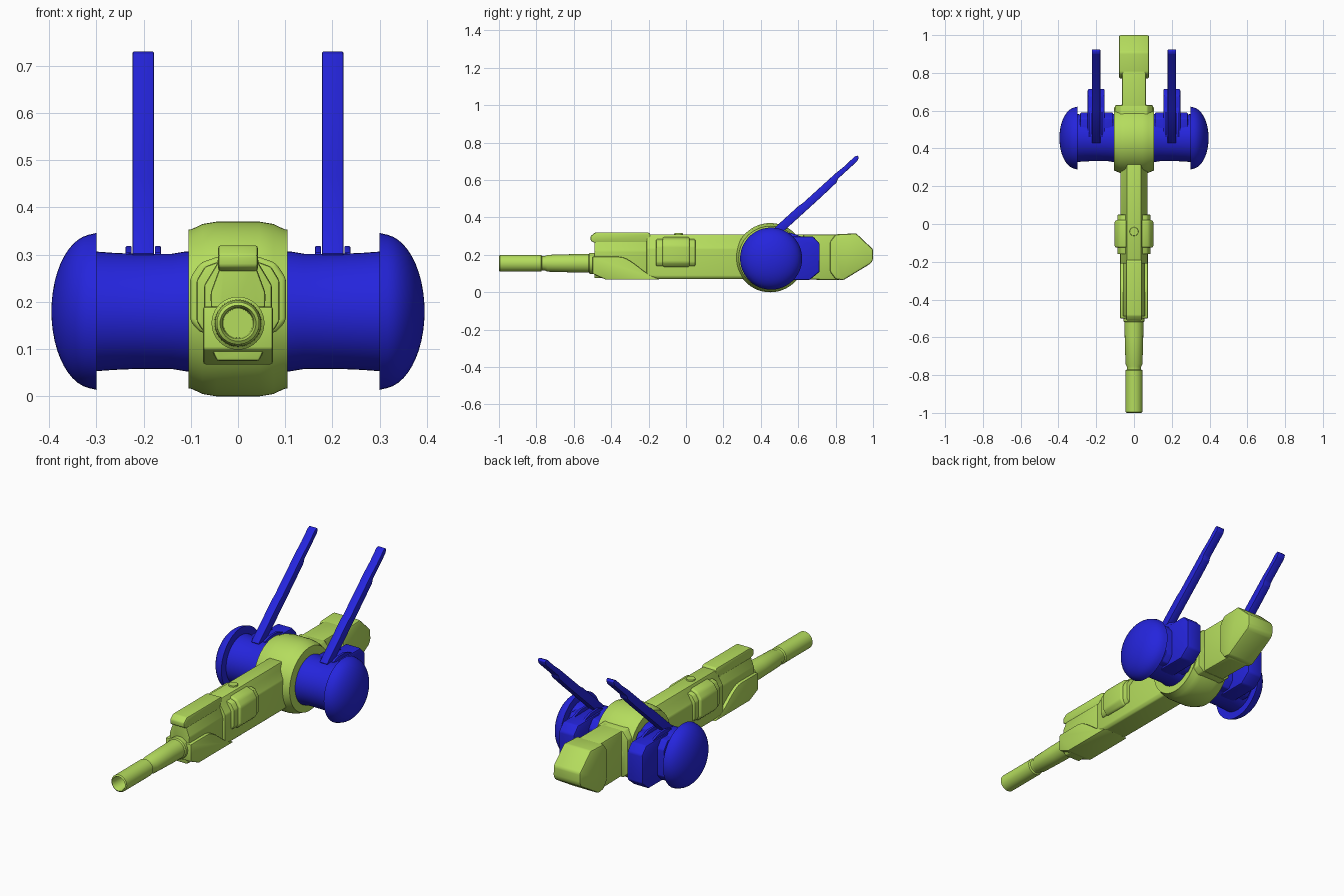
import bpy, bmesh, math
from mathutils import Vector

if "Cube" in bpy.data.objects:
    bpy.data.objects.remove(bpy.data.objects["Cube"])


def material(name, rgb):
    m = bpy.data.materials.new(name)
    m.diffuse_color = (*rgb, 1)
    m.use_nodes = True
    m.node_tree.nodes["Principled BSDF"].inputs["Base Color"].default_value = m.diffuse_color
    return m


GREEN = material("lime green", (0.46, 0.72, 0.11))
BLUE = material("deep blue", (0.018, 0.018, 0.72))


def finish(name, bm, mat, bevel=0.0, segments=2, angle=35):
    """Clean up, round the sharp edges and add the object to the scene."""
    bmesh.ops.recalc_face_normals(bm, faces=bm.faces)
    if bevel:
        sharp = [e for e in bm.edges if e.calc_face_angle(0) > math.radians(20)]
        bmesh.ops.bevel(bm, geom=sharp, offset=bevel, segments=segments,
                        affect='EDGES', profile=0.5, clamp_overlap=True)
    me = bpy.data.meshes.new(name)
    bm.to_mesh(me)
    bm.free()
    me.materials.append(mat)
    ob = bpy.data.objects.new(name, me)
    bpy.context.collection.objects.link(ob)
    bpy.ops.object.select_all(action='DESELECT')
    ob.select_set(True)
    bpy.context.view_layer.objects.active = ob
    bpy.ops.object.shade_smooth_by_angle(angle=math.radians(angle))
    return ob


def loft(name, rings, mat, bevel=0.0, segments=2, caps=True):
    """Skin a list of closed point rings."""
    bm = bmesh.new()
    vs = [[bm.verts.new(p) for p in r] for r in rings]
    n = len(vs[0])
    for a, b in zip(vs, vs[1:]):
        for i in range(n):
            j = (i + 1) % n
            bm.faces.new((a[i], a[j], b[j], b[i]))
    if caps:
        bm.faces.new(vs[0])
        bm.faces.new(vs[-1])
    return finish(name, bm, mat, bevel, segments)


def side_prism(name, yz, x0, x1, mat, bevel=0.0):
    """Side outline pushed from x0 to x1."""
    return loft(name, [[(x, y, z) for y, z in yz] for x in (x0, x1)], mat, bevel)


def lathe(name, profile, axis, centre, mat, n=48):
    """Turn (position, radius) pairs about the x or y axis."""
    rings = []
    for p, r in profile:
        ring = []
        for i in range(n):
            a = 2 * math.pi * i / n
            u, v = r * math.cos(a), r * math.sin(a)
            off = (p, u, v) if axis == 'x' else (u, p, v)
            ring.append(Vector(centre) + Vector(off))
        rings.append(ring)
    return loft(name, rings, mat)


def section(half, y, sx=1.0, dz=0.0):
    """Mirror a right-hand cross-section into a full ring at y."""
    return ([(x * sx, y, z + dz) for x, z in half] +
            [(-x * sx, y, z + dz) for x, z in reversed(half)])


# Hollow barrel with a tapered rear sleeve
lathe("barrel", [(-0.8, 0.031), (-0.99, 0.033), (-1.0, 0.038), (-0.995, 0.045),
                 (-0.775, 0.045), (-0.77, 0.038), (-0.755, 0.038), (-0.74, 0.045),
                 (-0.6, 0.049), (-0.52, 0.05), (-0.515, 0.056), (-0.47, 0.056)],
      'y', (0, 0, 0.155), GREEN, 40)

# Long receiver running into the hub
half = [(0.06, 0.07), (0.072, 0.085), (0.072, 0.235), (0.045, 0.28), (0.038, 0.31)]
loft("receiver", [section(half, -0.21), section(half, 0.35)], GREEN, 0.006)
half = [(0.045, 0.075), (0.056, 0.1), (0.058, 0.22), (0.036, 0.28), (0.036, 0.3)]
loft("front_body", [section(half, -0.49), section(half, -0.18)], GREEN, 0.006)
side_prism("top_rail", [(-0.51, 0.275), (-0.51, 0.3), (-0.485, 0.32), (-0.2, 0.32),
                        (-0.19, 0.31), (-0.19, 0.265), (-0.49, 0.265)],
           -0.042, 0.042, GREEN, 0.006)

# Swept lower fairing
curve = [(-0.36 + 0.22 * t, 0.19 - 0.115 * (t * t * (3 - 2 * t)))
         for t in [i / 10 for i in range(11)]]
side_prism("lower_fairing", [(-0.14, 0.068), (-0.43, 0.068), (-0.5, 0.1), (-0.5, 0.19)]
           + curve[:-1], -0.074, 0.074, GREEN, 0.006)

# Side bosses, strap and button
half = [(0.08, 0.135), (0.102, 0.16), (0.102, 0.25), (0.08, 0.283), (0.045, 0.295)]
loft("side_bosses", [section(half, -0.125), section(half, 0.02)], GREEN, 0.01, 3)
half = [(0.076, 0.14), (0.088, 0.16), (0.088, 0.245), (0.07, 0.275), (0.042, 0.285)]
loft("boss_strap", [section(half, -0.16), section(half, 0.05)], GREEN, 0.006)
bm = bmesh.new()
bmesh.ops.create_cone(bm, cap_ends=True, segments=24, radius1=0.027, radius2=0.022,
                      depth=0.03)
bmesh.ops.translate(bm, verts=bm.verts, vec=(0, -0.04, 0.302))
finish("top_button", bm, GREEN)

# Round central hub
lathe("hub", [(-0.105, 0.13), (-0.105, 0.168), (-0.098, 0.169), (-0.075, 0.18),
              (-0.045, 0.185), (0.045, 0.185), (0.075, 0.18), (0.098, 0.169),
              (0.105, 0.168), (0.105, 0.13)], 'x', (0, 0.45, 0.185), GREEN, 64)
half = [(0.07, 0.065), (0.1, 0.09), (0.1, 0.27), (0.07, 0.31)]
loft("hub_rear_collar", [section(half, 0.45), section(half, 0.63)], GREEN, 0.006)

# Tail block with a wider rounded end
side_prism("tail_neck", [(0.5, 0.07), (0.82, 0.065), (0.86, 0.1), (0.86, 0.31), (0.5, 0.31)],
           -0.064, 0.064, GREEN, 0.01)
side_prism("tail_end", [(0.8, 0.07), (0.84, 0.064), (0.99, 0.155), (1.0, 0.175),
                        (1.0, 0.23), (0.91, 0.315), (0.8, 0.31), (0.77, 0.27),
                        (0.77, 0.11)], -0.08, 0.08, GREEN, 0.01)

for s, side in ((-1, "left"), (1, "right")):
    c = (0, 0.455, 0.18)
    # Waisted spool between hub and cap
    lathe(side + "_spool", [(s * x, r) for x, r in
          [(0.09, 0.127), (0.11, 0.127), (0.14, 0.122), (0.22, 0.122), (0.265, 0.124),
           (0.305, 0.127)]], 'x', c, BLUE)
    # Domed end cap
    dome = [(0.3, 0.1), (0.3, 0.166)]
    dome += [(0.305 + 0.09 * math.sin(a), 0.163 * math.cos(a) + 0.0005)
             for a in [math.pi / 2 * i / 12 for i in range(1, 13)]]
    lathe(side + "_cap", [(s * x, r) for x, r in dome], 'x', c, BLUE)
    # Chamfered housing behind the spool
    side_prism(side + "_rear_housing",
               [(0.45, 0.065), (0.66, 0.065), (0.715, 0.11), (0.715, 0.26),
                (0.68, 0.298), (0.45, 0.3)], s * 0.155, s * 0.245, BLUE, 0.008)
    side_prism(side + "_housing_flange",
               [(0.45, 0.075), (0.56, 0.075), (0.59, 0.11), (0.59, 0.25),
                (0.56, 0.29), (0.45, 0.29)], s * 0.11, s * 0.285, BLUE, 0.006)
    # Stepped aerial arm leaning back, outlined by distance along and across it
    d, q = Vector((0.74, 0.673)), Vector((-0.673, 0.74))
    outline = [(-0.06, -0.026), (0.16, -0.026), (0.3, -0.026), (0.41, -0.024),
               (0.43, -0.014), (0.57, -0.014), (0.59, -0.004), (0.59, 0.008),
               (0.575, 0.014), (0.5, 0.012), (0.44, 0.016), (0.2, 0.016),
               (0.18, 0.02), (-0.06, 0.02)]
    pts = [Vector((0.485, 0.328)) + d * t + q * w for t, w in outline]
    side_prism(side + "_arm", [tuple(p) for p in pts], s * 0.178, s * 0.223, BLUE, 0.003)
    # Bracket cheeks at the foot of the arm
    for x in (0.163, 0.225):
        side_prism(side + "_arm_bracket",
                   [(0.46, 0.28), (0.46, 0.305), (0.5, 0.318), (0.56, 0.318),
                    (0.64, 0.29)], s * x, s * (x + 0.013), BLUE, 0.002)
